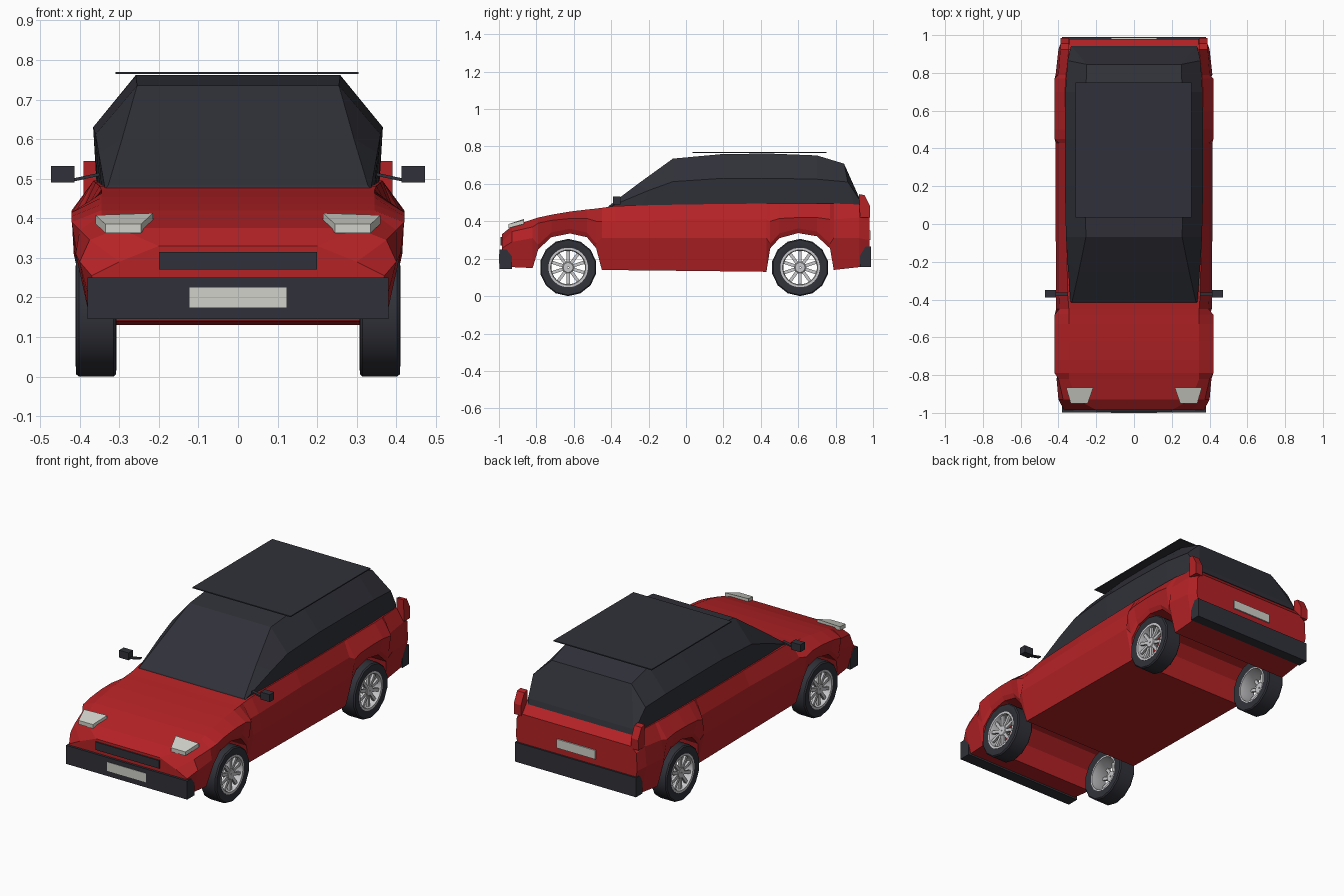
import bpy, bmesh, math
from mathutils import Matrix, Vector

if "Cube" in bpy.data.objects:
    bpy.data.objects.remove(bpy.data.objects["Cube"])


def material(name, rgb):
    m = bpy.data.materials.new(name)
    m.diffuse_color = (*rgb, 1)
    m.use_nodes = True
    m.node_tree.nodes["Principled BSDF"].inputs["Base Color"].default_value = m.diffuse_color
    return m


RED = material("red paint", (0.46, 0.016, 0.019))
DARK = material("dark grey", (0.030, 0.031, 0.041))
LIGHT = material("light lamp", (0.64, 0.64, 0.59))
METAL = material("wheel metal", (0.58, 0.58, 0.60))


def finish(name, bm, mat, smooth=False):
    bmesh.ops.recalc_face_normals(bm, faces=bm.faces)
    me = bpy.data.meshes.new(name)
    bm.to_mesh(me)
    bm.free()
    me.materials.append(mat)
    ob = bpy.data.objects.new(name, me)
    bpy.context.collection.objects.link(ob)
    if smooth:
        bpy.ops.object.select_all(action='DESELECT')
        bpy.context.view_layer.objects.active = ob
        ob.select_set(True)
        bpy.ops.object.shade_smooth_by_angle(angle=math.radians(32))
    return ob


def loft(name, stations, mat):
    """Skin half sections (listed bottom to top), mirrored in x, with end caps."""
    bm = bmesh.new()
    rings = []
    for half in stations:
        pts = half + [(-x, y, z) for x, y, z in reversed(half)]
        rings.append([bm.verts.new(p) for p in pts])
    n = len(rings[0])
    for a, b in zip(rings, rings[1:]):
        for i in range(n):
            j = (i + 1) % n
            bm.faces.new((a[i], a[j], b[j], b[i]))
    bm.faces.new(rings[0])
    bm.faces.new(rings[-1])
    return finish(name, bm, mat)


def prism(name, pts, offset, mat, side=1):
    """Push a polygon along an offset; side=-1 gives the mirrored part."""
    bm = bmesh.new()
    off = Vector(offset)
    flip = Matrix.Diagonal((side, 1, 1))
    a = [bm.verts.new(flip @ Vector(p)) for p in pts]
    b = [bm.verts.new(flip @ (Vector(p) + off)) for p in pts]
    bm.faces.new(a)
    bm.faces.new(b)
    for i in range(len(a)):
        j = (i + 1) % len(a)
        bm.faces.new((a[i], a[j], b[j], b[i]))
    return finish(name, bm, mat)


def box(name, x, y, z, mat, side=1):
    pts = [(x[0], y[0], z[0]), (x[1], y[0], z[0]), (x[1], y[1], z[0]), (x[0], y[1], z[0])]
    return prism(name, pts, (0, 0, z[1] - z[0]), mat, side)


def lathe(bm, profile, centre, side, steps):
    """Revolve a closed (x, radius) profile about a sideways axle."""
    rings = []
    for k in range(steps):
        t = math.tau * k / steps + math.pi / steps
        rings.append([bm.verts.new((side * x, centre[0] + r * math.cos(t),
                                    centre[1] + r * math.sin(t))) for x, r in profile])
    n = len(profile)
    for k in range(steps):
        a, b = rings[k], rings[(k + 1) % steps]
        for i in range(n):
            j = (i + 1) % n
            bm.faces.new((a[i], a[j], b[j], b[i]))


# Body: sill, crease, shoulder and top edge at each station along the car
def section(y, sill, crease, shoulder, top):
    return [(x, y, z) for x, z in (sill, crease, shoulder, top)]


def arch(y, z, shoulder, top):
    return section(y, (.39, z), (.402, z + .025), (.42, shoulder), top)


body = [
    section(-.985, (.35, .16), (.37, .255), (.30, .29), (.20, .33)),
    section(-.93, (.365, .155), (.40, .29), (.375, .345), (.30, .375)),
    section(-.82, (.375, .15), (.41, .31), (.40, .37), (.345, .41)),
    arch(-.79, .25, .39, (.345, .42)),
    arch(-.72, .315, .405, (.345, .435)),
    arch(-.62, .335, .415, (.345, .452)),
    arch(-.53, .315, .415, (.345, .463)),
    arch(-.48, .255, .40, (.345, .468)),
    section(-.45, (.375, .14), (.412, .31), (.395, .40), (.345, .472)),
    section(-.38, (.375, .139), (.412, .31), (.397, .40), (.35, .482)),
    section(0, (.375, .135), (.415, .31), (.398, .41), (.36, .49)),
    section(.43, (.375, .13), (.415, .31), (.398, .41), (.365, .495)),
    arch(.45, .255, .40, (.365, .495)),
    arch(.50, .31, .415, (.365, .495)),
    arch(.60, .337, .42, (.365, .495)),
    arch(.70, .32, .42, (.365, .495)),
    arch(.77, .255, .41, (.362, .495)),
    section(.79, (.375, .14), (.415, .31), (.40, .41), (.36, .495)),
    section(.925, (.37, .155), (.40, .31), (.39, .42), (.345, .49)),
    section(.98, (.35, .16), (.38, .30), (.375, .40), (.34, .43)),
]
loft("body", body, RED)

# Cabin: base edge, widest line and roof edge at each station
cabin = [
    [(.335, -.42, .465), (.336, -.416, .475), (.328, -.412, .483)],
    [(.345, -.24, .475), (.352, -.20, .565), (.293, -.257, .60)],
    [(.35, -.07, .48), (.36, -.07, .612), (.255, -.07, .735)],
    [(.355, .20, .48), (.366, .20, .63), (.258, .20, .76)],
    [(.357, .45, .48), (.366, .45, .63), (.258, .45, .762)],
    [(.355, .70, .48), (.363, .70, .625), (.255, .70, .752)],
    [(.345, .90, .48), (.352, .865, .61), (.25, .845, .708)],
    [(.33, .943, .475), (.335, .938, .50), (.325, .935, .505)],
]
loft("cabin", cabin, DARK)
box("roof_panel", (-.31, .305), (.035, .75), (.764, .770), DARK)

# Bumpers, grille and number plates
box("front_bumper", (-.38, .38), (-.998, -.93), (.145, .25), DARK)
box("rear_bumper", (-.38, .38), (.93, .99), (.155, .265), DARK)
box("grille", (-.20, .20), (-.992, -.984), (.27, .315), DARK)
box("front_plate", (-.122, .122), (-1.0, -.996), (.175, .225), LIGHT)
box("rear_plate", (-.122, .122), (.978, .987), (.30, .35), LIGHT)

for side, tag in ((1, "right"), (-1, "left")):
    # Headlight: tapered slab lying on the bonnet
    prism(f"{tag}_headlight", [(.215, -.865, .413), (.36, -.865, .408),
                               (.335, -.95, .385), (.245, -.95, .385)],
          (0, 0, -.022), LIGHT, side)
    # Tail light: upright wedge on the rear corner
    prism(f"{tag}_tail_light", [(.345, .925, .545), (.345, .955, .54), (.345, .985, .48),
                                (.345, .983, .42), (.345, .93, .42)],
          (.045, 0, 0), RED, side)
    # Door mirror and its arm
    box(f"{tag}_mirror", (.413, .472), (-.39, -.35), (.49, .532), DARK, side)
    prism(f"{tag}_mirror_arm", [(.35, -.38, .507), (.415, -.38, .493),
                                (.415, -.38, .501), (.35, -.38, .515)],
          (0, .018, 0), DARK, side)

    # Wheels: tyre, rim barrel, ten spokes and hub
    for y, end in ((-.63, "front"), (.61, "rear")):
        c = (y, .153)
        bm = bmesh.new()
        lathe(bm, [(.312, .103), (.307, .125), (.308, .147), (.314, .153),
                   (.402, .153), (.409, .147), (.410, .125), (.404, .103)], c, side, 14)
        finish(f"{end}_{tag}_tyre", bm, DARK, True)

        bm = bmesh.new()
        lathe(bm, [(.312, .106), (.312, .094), (.398, .090), (.406, .094), (.406, .106)],
              c, side, 28)
        lathe(bm, [(.365, .004), (.365, .030), (.393, .034), (.399, .026), (.399, .004)],
              c, side, 16)
        for k in range(10):
            m = (Matrix.Translation((side * .389, *c))
                 @ Matrix.Rotation(math.tau * k / 10, 4, 'X')
                 @ Matrix.Translation((0, 0, .06))
                 @ Matrix.Diagonal((.014, .017, .072, 1)))
            bmesh.ops.create_cube(bm, size=1, matrix=m)
        finish(f"{end}_{tag}_rim", bm, METAL, True)
